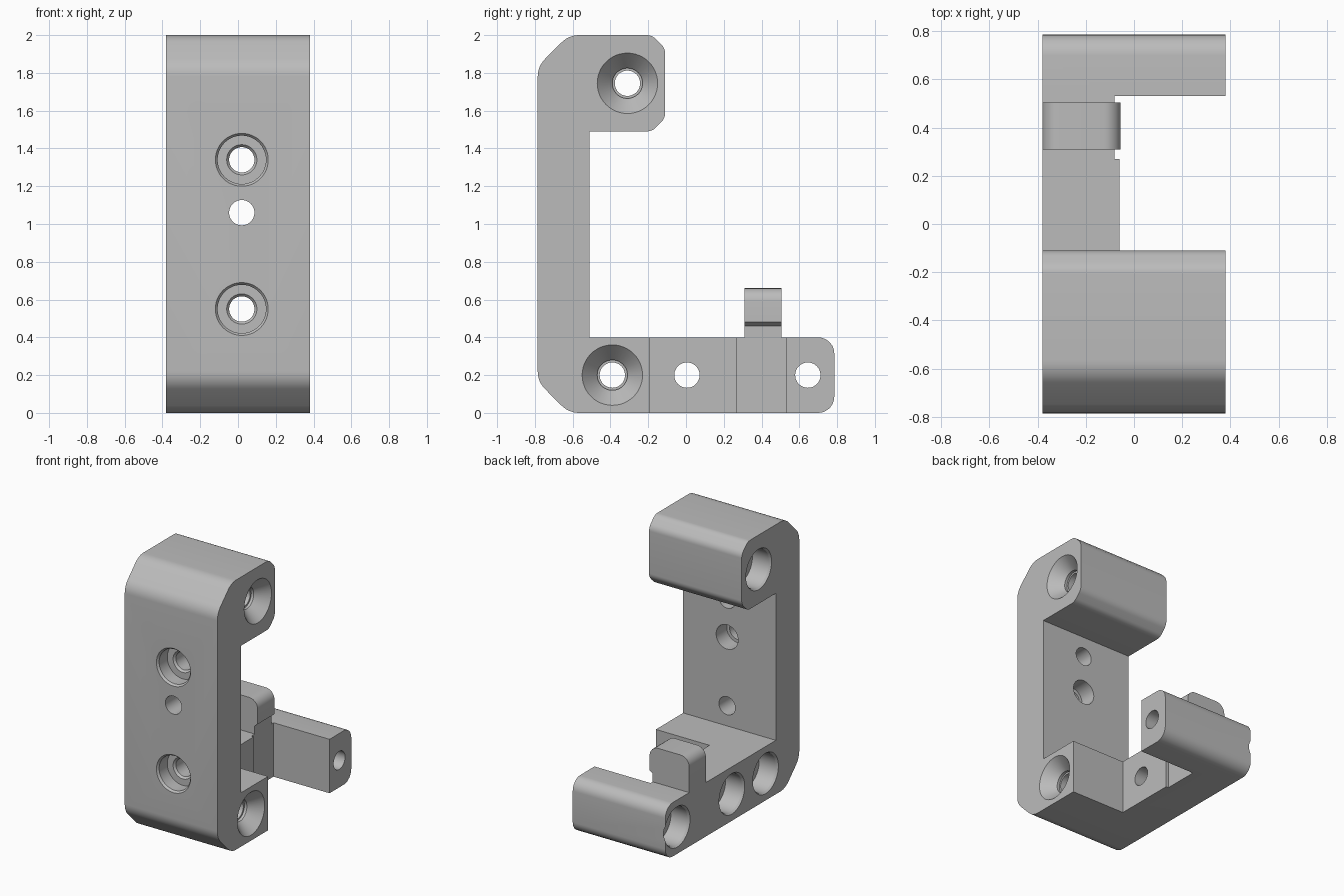
import bpy, bmesh, math
from mathutils import Vector, Matrix

if "Cube" in bpy.data.objects:
    bpy.data.objects.remove(bpy.data.objects["Cube"])

grey = bpy.data.materials.new("plain_grey")
grey.use_nodes = True
grey.diffuse_color = (0.5, 0.5, 0.5, 1)
grey.node_tree.nodes["Principled BSDF"].inputs["Base Color"].default_value = (0.5, 0.5, 0.5, 1)


def make_object(name, bm):
    bmesh.ops.recalc_face_normals(bm, faces=bm.faces)
    mesh = bpy.data.meshes.new(name)
    bm.to_mesh(mesh)
    bm.free()
    mesh.materials.append(grey)
    obj = bpy.data.objects.new(name, mesh)
    bpy.context.collection.objects.link(obj)
    return obj


def rounded(corners, steps=6):
    """Turn (u, v, radius) corners into an outline with tangent arcs."""
    out = []
    for i, (u, v, r) in enumerate(corners):
        p = Vector((u, v))
        if r == 0:
            out.append(p)
            continue
        a = (Vector(corners[i - 1][:2]) - p).normalized()
        b = (Vector(corners[(i + 1) % len(corners)][:2]) - p).normalized()
        half = a.angle(b) / 2
        centre = p + (a + b).normalized() * r / math.sin(half)
        start = p + a * r / math.tan(half) - centre
        end = p + b * r / math.tan(half) - centre
        for k in range(steps + 1):
            t = k / steps
            out.append(centre + (start * (1 - t) + end * t).normalized() * r)
    return out


def extrude(name, outline, place, direction):
    bm = bmesh.new()
    face = bm.faces.new([bm.verts.new(place(p)) for p in outline])
    geom = bmesh.ops.extrude_face_region(bm, geom=[face])["geom"]
    moved = [g for g in geom if isinstance(g, bmesh.types.BMVert)]
    bmesh.ops.translate(bm, verts=moved, vec=direction)
    return make_object(name, bm)


def add_bore(bm, origin, axis, steps, sides=48):
    """Solid of revolution: (depth, radius) rings running inward along axis."""
    turn = Vector((0, 0, 1)).rotation_difference(Vector(axis)).to_matrix().to_4x4()
    place = Matrix.Translation(origin) @ turn
    angles = [2 * math.pi * k / sides for k in range(sides)]
    rings = [[bm.verts.new(place @ Vector((r * math.cos(a), r * math.sin(a), d)))
              for a in angles] for d, r in steps]
    for low, high in zip(rings, rings[1:]):
        for k in range(sides):
            n = (k + 1) % sides
            bm.faces.new((low[k], low[n], high[n], high[k]))
    bm.faces.new(rings[0])
    bm.faces.new(rings[-1])


def combine(target, tool, operation):
    mod = target.modifiers.new(operation.lower(), 'BOOLEAN')
    mod.operation, mod.solver, mod.object = operation, 'EXACT', tool
    bpy.context.view_layer.objects.active = target
    bpy.ops.object.modifier_apply(modifier=mod.name)
    bpy.data.objects.remove(tool)


# C-shaped bracket body, side profile in (y, z)
W = 0.38
side = [(-0.62, 0, 0.13), (0.785, 0, 0.085), (0.785, 0.4, 0.085), (-0.51, 0.4, 0),
        (-0.51, 1.49, 0), (-0.18, 1.49, 0.07), (-0.11, 1.56, 0.07), (-0.11, 1.93, 0.07),
        (-0.18, 2, 0.07), (-0.62, 2, 0.13), (-0.785, 1.835, 0.13), (-0.785, 0.165, 0.13)]
body = extrude("bracket_body", rounded(side), lambda p: (-W, p.x, p.y), (2 * W, 0, 0))

# Gap in the lower arm, slightly deeper beside the latch
gap = [(-0.06, -0.19), (0.5, -0.19), (0.5, 0.53), (-0.08, 0.53), (-0.08, 0.27), (-0.06, 0.27)]
combine(body, extrude("gap_cutter", [Vector(p) for p in gap],
                      lambda p: (p.x, p.y, -0.1), (0, 0, 0.7)), 'DIFFERENCE')

# Latch with rounded top and small overhanging lip, profile in (x, z)
hook = [(-W, 0.3, 0), (-0.08, 0.3, 0), (-0.08, 0.46, 0), (-0.055, 0.48, 0),
        (-0.055, 0.66, 0.07), (-W, 0.66, 0.07)]
latch = extrude("latch", rounded(hook), lambda p: (p.x, 0.31, p.y), (0, 0.195, 0))
combine(body, latch, 'UNION')

# Screw holes
R = 0.067
bores = bmesh.new()
chamfered = [(-0.05, 0.15), (0, 0.15), (0.015, 0.14), (0.15, 0.14), (0.15, 0.08), (0.165, R)]
for y, z in [(-0.31, 1.745), (-0.39, 0.2)]:
    # bore on one side, countersink on the other
    add_bore(bores, (-W, y, z), (1, 0, 0), chamfered +
             [(0.65, R), (0.65, 0.08), (0.67, 0.08), (0.76, 0.16), (0.8, 0.16)])
for y, end in [(0.005, 0.4), (0.645, 0.8)]:
    add_bore(bores, (-W, y, 0.2), (1, 0, 0), chamfered + [(end, R)])
for z in (0.55, 1.34):
    add_bore(bores, (0.02, -0.785, z), (0, 1, 0),
             [(-0.05, 0.14), (0, 0.14), (0.015, 0.128), (0.11, 0.128),
              (0.11, 0.08), (0.125, R), (0.35, R)])
add_bore(bores, (0.02, -0.785, 1.06), (0, 1, 0),
         [(-0.05, R), (0.15, R), (0.15, 0.09), (0.35, 0.09)])
combine(body, make_object("hole_cutter", bores), 'DIFFERENCE')

# Smooth the rounded edges, keep the rest sharp
bpy.ops.object.select_all(action='DESELECT')
body.select_set(True)
bpy.context.view_layer.objects.active = body
bpy.ops.object.shade_smooth_by_angle(angle=math.radians(25))
